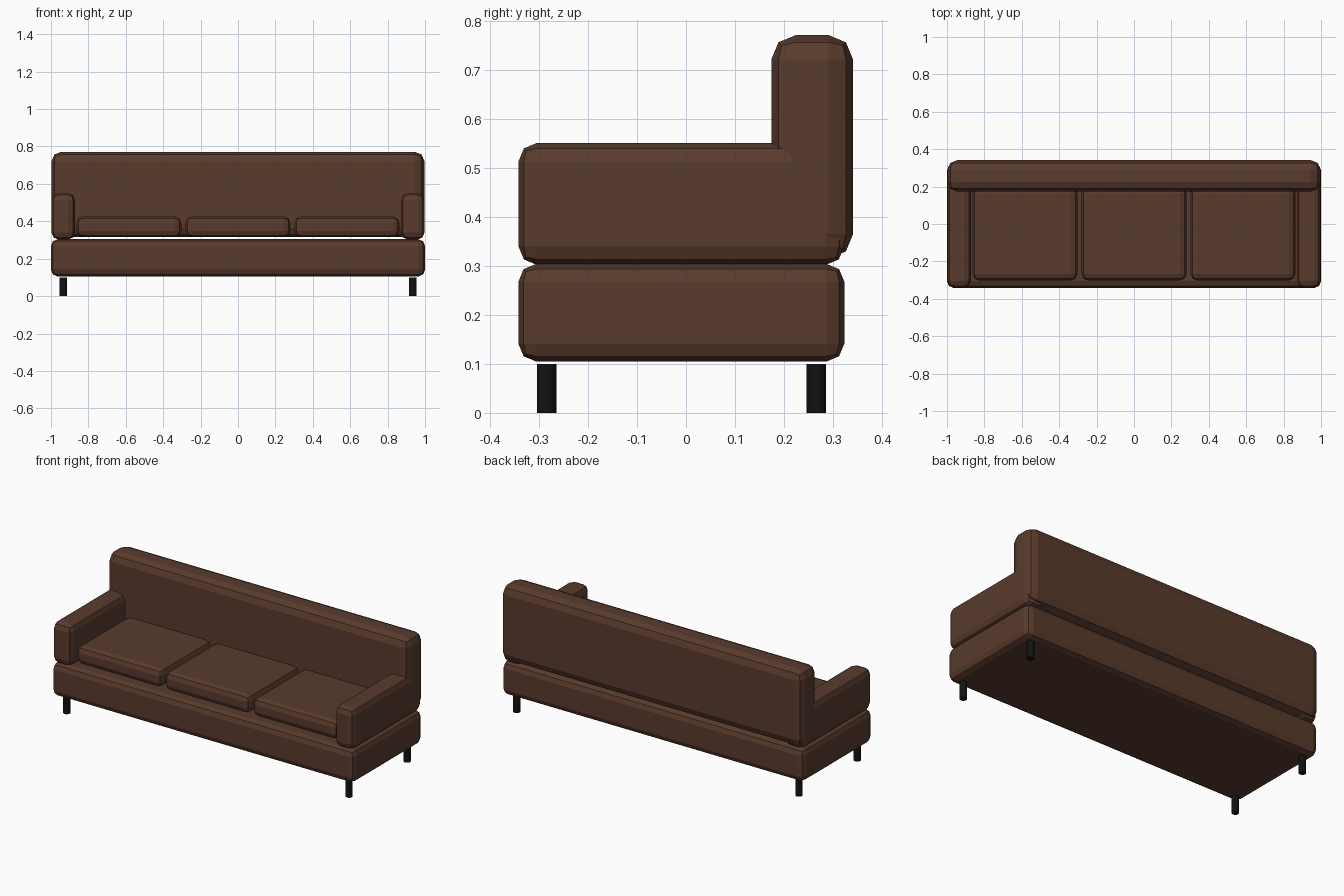
import bpy

if "Cube" in bpy.data.objects:
    bpy.data.objects.remove(bpy.data.objects["Cube"])


def material(name, rgb):
    m = bpy.data.materials.new(name)
    m.diffuse_color = (*rgb, 1)
    m.use_nodes = True
    m.node_tree.nodes["Principled BSDF"].inputs["Base Color"].default_value = m.diffuse_color
    return m


leather = material("brown leather", (0.100, 0.043, 0.026))
black = material("black metal", (0.006, 0.006, 0.006))


def soft_box(name, x, y, z, bevel):
    """Box from (min, max) ranges with two-step rounded edges."""
    ranges = (x, y, z)
    bpy.ops.mesh.primitive_cube_add(size=1, location=[(a + b) / 2 for a, b in ranges])
    o = bpy.context.object
    o.name = name
    o.scale = [b - a for a, b in ranges]
    bpy.ops.object.transform_apply(location=False, rotation=False, scale=True)
    o.data.materials.append(leather)
    mod = o.modifiers.new("rounded edges", "BEVEL")
    mod.width = bevel
    mod.segments = 2
    return o


# Base and backrest
soft_box("base", (-1, 1), (-0.342, 0.323), (0.105, 0.304), 0.036)
soft_box("backrest", (-0.997, 0.997), (0.174, 0.341), (0.315, 0.771), 0.05)

# Armrests
for side, x in (("left", (-0.997, -0.872)), ("right", (0.872, 0.997))):
    soft_box(side + "_armrest", x, (-0.342, 0.323), (0.302, 0.551), 0.038)

# Three seat cushions
for i in range(3):
    cx = (i - 1) * 0.583
    soft_box(f"seat_cushion_{i + 1}", (cx - 0.28, cx + 0.28), (-0.302, 0.2), (0.315, 0.425), 0.034)

# Legs
for x in (-0.935, 0.935):
    for y, end in ((-0.284, "front"), (0.266, "back")):
        bpy.ops.mesh.primitive_cylinder_add(vertices=16, radius=0.02, depth=0.1, location=(x, y, 0.05))
        o = bpy.context.object
        o.name = f"{end}_leg_{'left' if x < 0 else 'right'}"
        o.data.materials.append(black)
        bpy.ops.object.shade_smooth_by_angle()
